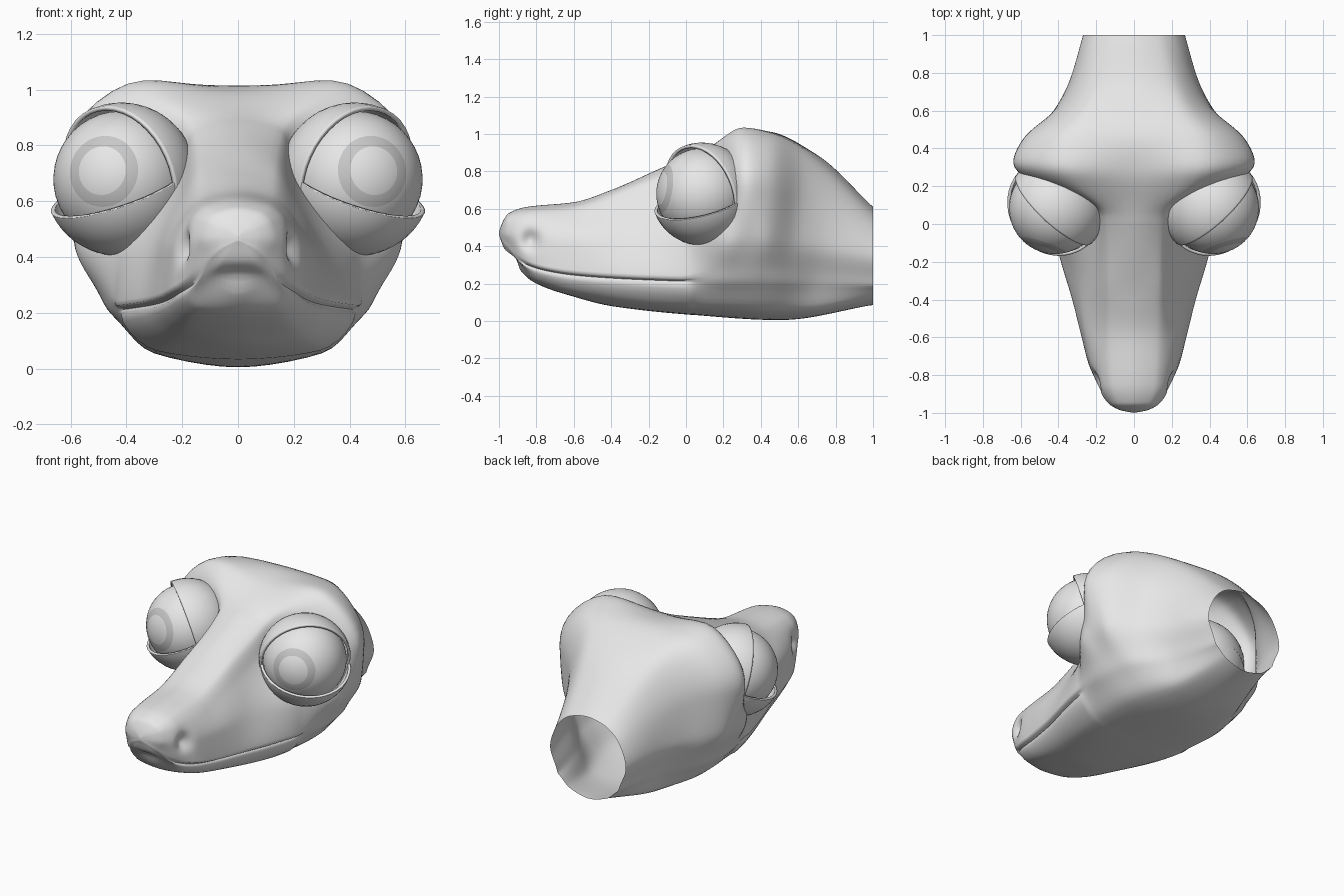
import bpy, bmesh, math
from mathutils import Vector

if "Cube" in bpy.data.objects:
    bpy.data.objects.remove(bpy.data.objects["Cube"])


def material(name, value):
    m = bpy.data.materials.new(name)
    m.diffuse_color = (value, value, value, 1)
    m.use_nodes = True
    m.node_tree.nodes["Principled BSDF"].inputs["Base Color"].default_value = m.diffuse_color
    return m


SKIN = material("light grey", 0.8)
RING = material("iris grey", 0.58)


def curve(keys, t):
    """Smooth interpolation without overshoot; keys are (t, value, value...)."""
    i = 0
    while i < len(keys) - 2 and t > keys[i + 1][0]:
        i += 1

    def secant(j, c):
        return (keys[j + 1][c] - keys[j][c]) / (keys[j + 1][0] - keys[j][0])

    def slope(j, c):
        if j == 0:
            return secant(0, c)
        if j == len(keys) - 1:
            return secant(j - 1, c)
        a, b = secant(j - 1, c), secant(j, c)
        return 2 * a * b / (a + b) if a * b > 0 else 0.0

    h = keys[i + 1][0] - keys[i][0]
    u = (t - keys[i][0]) / h
    out = []
    for c in range(1, len(keys[0])):
        p, q = keys[i][c], keys[i + 1][c]
        out.append((2*u**3 - 3*u*u + 1) * p + (u**3 - 2*u*u + u) * h * slope(i, c)
                   + (3*u*u - 2*u**3) * q + (u**3 - u*u) * h * slope(i + 1, c))
    return out


def smoothstep(a, b, t):
    t = max(0.0, min(1.0, (t - a) / (b - a)))
    return t * t * (3 - 2 * t)


def finish(bm, name, mats, mirror=False, thickness=0, angle=50):
    me = bpy.data.meshes.new(name)
    bm.to_mesh(me)
    bm.free()
    ob = bpy.data.objects.new(name, me)
    bpy.context.collection.objects.link(ob)
    for m in mats:
        me.materials.append(m)
    if thickness:
        mod = ob.modifiers.new("thickness", 'SOLIDIFY')
        mod.thickness = thickness
        mod.offset = -1
    if mirror:
        ob.modifiers.new("mirror", 'MIRROR').use_mirror_merge = False
    bpy.ops.object.select_all(action='DESELECT')
    ob.select_set(True)
    bpy.context.view_layer.objects.active = ob
    bpy.ops.object.shade_smooth_by_angle(angle=math.radians(angle))
    return ob


# Guide rails along the head: (y, x, z)
belly = [(-1, 0, .46), (-.97, 0, .385), (-.91, 0, .335), (-.885, 0, .27), (-.8, 0, .2),
         (-.6, 0, .13), (-.4, 0, .08), (0, 0, .035), (.5, 0, .003), (1, 0, .085)]
jaw = [(-1, 0, .46), (-.97, .05, .388), (-.91, .085, .335), (-.8, .14, .215), (-.5, .2, .13),
       (0, .29, .065), (.3, .31, .055), (.6, .24, .05), (1, .13, .118)]
lip = [(-1, 0, .46), (-.985, .06, .43), (-.95, .105, .39), (-.88, .165, .318), (-.75, .235, .272),
       (-.6, .275, .248), (-.4, .325, .232), (-.2, .385, .222), (0, .435, .215),
       (.25, .47, .21), (.45, .44, .21), (.7, .29, .2), (1, .215, .19)]
cheek = [(-1, 0, .465), (-.985, .075, .47), (-.95, .135, .465), (-.85, .2, .43), (-.6, .262, .42),
         (-.3, .305, .42), (0, .42, .42), (.25, .59, .455), (.4, .59, .46), (.6, .425, .43),
         (.75, .345, .4), (1, .27, .35)]
temple = [(-1, 0, .47), (-.985, .065, .5), (-.95, .12, .525), (-.85, .17, .535), (-.6, .2, .54),
          (-.3, .205, .61), (.08, .21, .72), (.22, .54, .75), (.32, .645, .75),
          (.45, .59, .74), (.62, .4, .68), (.75, .325, .6), (1, .225, .49)]
brow = [(-1, 0, .475), (-.985, .04, .515), (-.95, .08, .56), (-.85, .11, .59), (-.6, .12, .615),
        (-.3, .13, .72), (.05, .16, .86), (.18, .27, .97), (.3, .34, 1.04),
        (.45, .33, 1.01), (.6, .25, .94), (1, .125, .583)]
crown = [(-1, 0, .475), (-.985, 0, .52), (-.95, 0, .575), (-.85, 0, .61), (-.6, 0, .635),
         (-.4, 0, .7), (-.15, 0, .81), (.1, 0, .92), (.28, 0, .995), (.42, 0, 1.015),
         (.7, 0, .89), (1, 0, .61)]
STEPS = (5, 5, 2, 2, 8, 8, 7, 5)


def half_section(y):
    """Points from the throat up to the crown, with the mouth groove cut in."""
    b, j, l, c, t, w, k = [Vector(curve(r, y))
                           for r in (belly, jaw, lip, cheek, temple, brow, crown)]
    m = smoothstep(-.96, -.84, y) * (1 - smoothstep(-.05, .22, y))
    # away from the mouth the lip points spread out into a smooth side
    low = l.lerp(j, .2).lerp(l + Vector((-.016, -.014)), m)
    high = l.lerp(c, .2).lerp(l + Vector((.002, .01)), m)
    pts = [b, j, low, l + Vector((-.024, -.003)) * m, high, c, t, w, k]
    ext = [(-j[0], j[1])] + pts + [(-w[0], w[1])]
    keys, s = [], 0.0
    for i, p in enumerate(ext):
        if i:
            s += math.dist(p, ext[i - 1]) + 1e-5
        keys.append((s, p[0], p[1]))
    out = []
    for i, n in enumerate(STEPS):
        a, z = keys[i + 1][0], keys[i + 2][0]
        out += [curve(keys, a + (z - a) * k2 / n) for k2 in range(n)]
    return out + [k]


def dent(p):
    """Nostril hollow."""
    d2 = ((p.y + .83) / .045) ** 2 + ((p.z - .435) / .05) ** 2
    if abs(p.x) > .1:
        p.x -= math.copysign(.045 * math.exp(-d2), p.x)
    return p


# Head: skin lofted through the sections, open at the neck
bm = bmesh.new()
rings = []
N = 110
for i in range(N + 1):
    y = -1 + 2 * (i / N) ** 1.4
    half = half_section(y)
    loop = half + [(-x, z) for x, z in half[-2:0:-1]]
    rings.append([bm.verts.new(dent(Vector((x, y, z)))) for x, z in loop])
for r0, r1 in zip(rings, rings[1:]):
    n = len(r0)
    for i in range(n):
        bm.faces.new((r0[i], r0[(i + 1) % n], r1[(i + 1) % n], r1[i]))
# relax the skin a little, keeping the neck rim in place
rim = set(rings[-1])
for _ in range(3):
    bmesh.ops.smooth_vert(bm, verts=[v for v in bm.verts if v not in rim and v.co.y > .02],
                          factor=.5, use_axis_x=True, use_axis_y=True, use_axis_z=True)
bmesh.ops.remove_doubles(bm, verts=bm.verts, dist=1e-4)
bmesh.ops.recalc_face_normals(bm, faces=bm.faces)
finish(bm, "head", [SKIN], angle=75)

# Eyes
EYE = Vector((.418, .085, .68))


def ball(radius, axis, rows):
    """Sphere with its pole along the axis."""
    b = bmesh.new()
    bmesh.ops.create_uvsphere(b, u_segments=40, v_segments=rows, radius=radius)
    rot = axis.to_track_quat('Z', 'Y').to_matrix()
    bmesh.ops.rotate(b, verts=b.verts, cent=(0, 0, 0), matrix=rot)
    return b


# Eyeball with a ring-shaped iris
gaze = Vector((.3, -.94, .13)).normalized()
bm = ball(.244, gaze, 34)
for f in bm.faces:
    ang = math.degrees(f.calc_center_median().angle(gaze))
    f.material_index = 1 if 21.2 < ang < 31.7 else 0
bmesh.ops.translate(bm, verts=bm.verts, vec=EYE)
finish(bm, "eyeballs", [SKIN, RING], mirror=True)

# Eyelids: sphere caps cut by a plane
for name, radius, axis, offset, shift in (
        ("upper_eyelids", .27, Vector((-.65, .70, .28)), -.01, Vector((0, 0, .004))),
        ("lower_eyelids", .27, Vector((-.32, .24, -.91)), .028, Vector((.008, 0, -.006)))):
    axis.normalize()
    bm = ball(radius, axis, 28)
    bmesh.ops.bisect_plane(bm, geom=bm.verts[:] + bm.edges[:] + bm.faces[:],
                           plane_co=axis * offset, plane_no=axis, clear_inner=True)
    bmesh.ops.translate(bm, verts=bm.verts, vec=EYE + shift)
    finish(bm, name, [SKIN], mirror=True, thickness=.016)
